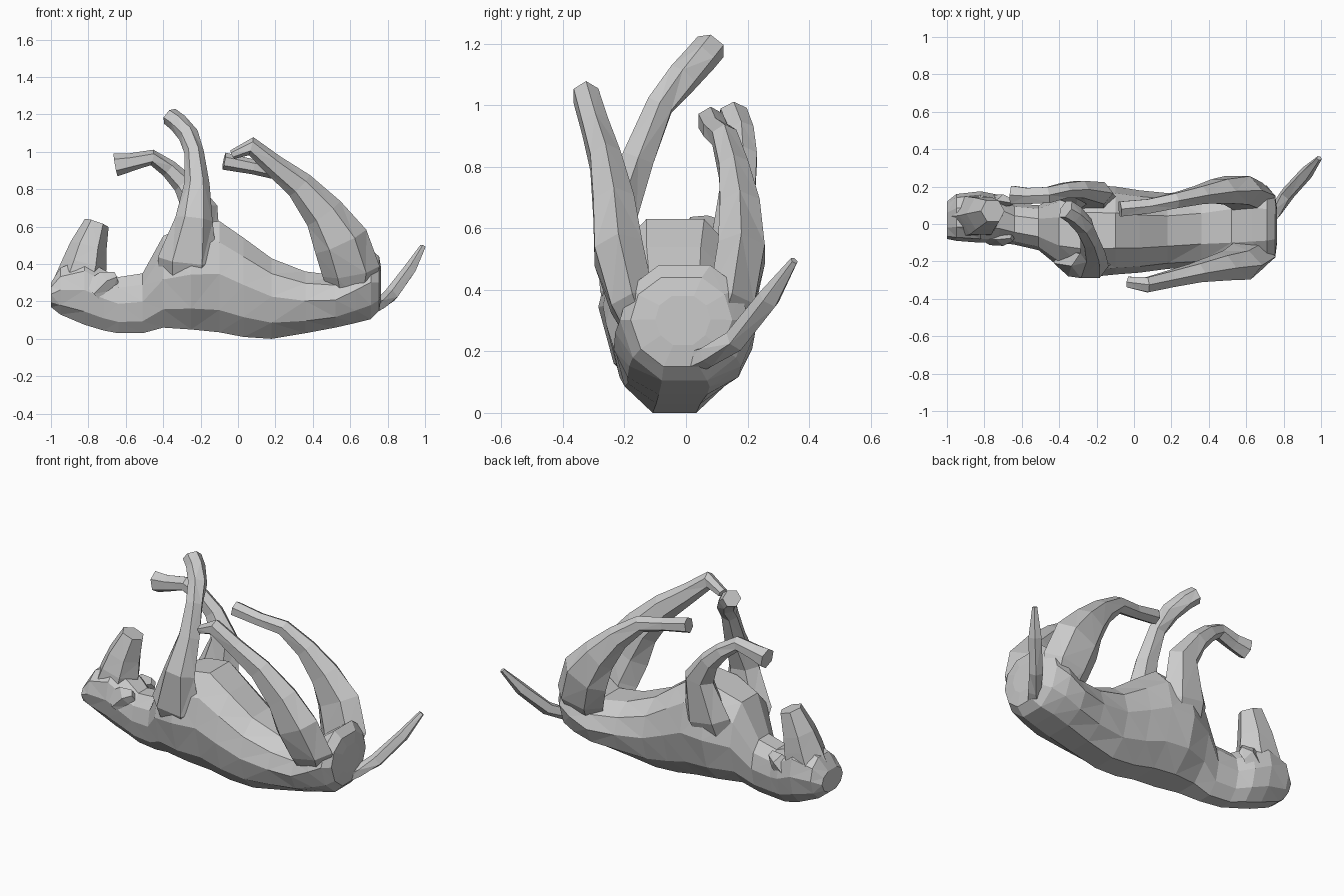
import bpy, bmesh, math
from mathutils import Vector

# Ten-sided torso cross-section in unit coordinates (flat along the spine and belly)
HALF = [(.35, -1), (.8, -.6), (1, .05), (.85, .62), (.4, 1)]
SECTION = HALF + [(-y, z) for y, z in reversed(HALF)]


def skin(name, rings):
    """Bridge equal rings of points into a closed flat-shaded mesh."""
    bm = bmesh.new()
    loops = [[bm.verts.new(p) for p in ring] for ring in rings]
    n = len(loops[0])
    for a, b in zip(loops, loops[1:]):
        for i in range(n):
            j = (i + 1) % n
            bm.faces.new((a[i], a[j], b[j], b[i]))
    bm.faces.new(loops[0][::-1])
    bm.faces.new(loops[-1])
    bmesh.ops.recalc_face_normals(bm, faces=bm.faces)
    bmesh.ops.triangulate(bm, faces=bm.faces, quad_method='SHORT_EDGE')
    mesh = bpy.data.meshes.new(name)
    bm.to_mesh(mesh)
    bm.free()
    obj = bpy.data.objects.new(name, mesh)
    bpy.context.collection.objects.link(obj)
    return obj


def trunk(name, stations):
    """Upright sections along x: (x, y min, y max, z min, z max)."""
    rings = []
    for x, y0, y1, z0, z1 in stations:
        rings.append([(x, (y0 + y1) / 2 + u * (y1 - y0) / 2,
                       (z0 + z1) / 2 + v * (z1 - z0) / 2) for u, v in SECTION])
    return skin(name, rings)


def limb(name, stations, sides=6):
    """Sections square to a path: (x, y, z, half width across, half depth)."""
    pts = [Vector(s[:3]) for s in stations]
    rings = []
    for i, s in enumerate(stations):
        t = (pts[min(i + 1, len(pts) - 1)] - pts[max(i - 1, 0)]).normalized()
        u = Vector((0, 1, 0))
        u = (u - u.dot(t) * t).normalized()
        v = t.cross(u)
        ring = []
        for k in range(sides):
            a = math.tau * k / sides + math.pi / 2
            ring.append(pts[i] + u * math.cos(a) * s[3] * 1.1 + v * math.sin(a) * s[4])
        rings.append(ring)
    return skin(name, rings)


# Torso lying on its back, rump rising between the thighs
trunk("torso", [
    (-.60, -.11, .09, .03, .33), (-.51, -.14, .10, .03, .35),
    (-.40, -.23, .15, .06, .55), (-.25, -.285, .21, .05, .61),
    (-.10, -.27, .20, .035, .63), (.03, -.26, .18, .01, .54),
    (.18, -.24, .165, .0, .43), (.36, -.23, .18, .03, .36),
    (.52, -.235, .215, .06, .34), (.63, -.23, .225, .085, .42),
    (.71, -.215, .205, .105, .48), (.755, -.18, .15, .15, .44),
    (.765, -.10, .08, .22, .38)])

# Head and neck
trunk("head", [
    (-1.0, -.08, .12, .17, .30), (-.95, -.09, .16, .13, .38),
    (-.82, -.10, .175, .075, .43), (-.72, -.10, .155, .045, .37),
    (-.64, -.11, .11, .03, .33), (-.51, -.14, .10, .03, .35)])

# Muzzle pointing upward
limb("muzzle", [
    (-.86, .04, .26, .115, .14), (-.82, .045, .40, .105, .12),
    (-.80, .055, .49, .09, .10), (-.755, .07, .62, .06, .067)])

# Folded ears, lying back toward the neck
for side, y in (("near", -.08), ("far", .12)):
    limb(side + "_ear", [(-.77, y, .24, .03, .08), (-.70, y * 1.05, .31, .03, .06),
                         (-.65, y * .95, .33, .015, .03)], 4)

# Front legs
limb("near_front_leg", [
    (-.28, -.13, .22, .06, .13), (-.27, -.21, .42, .075, .16),
    (-.235, -.225, .64, .068, .10), (-.22, -.155, .83, .055, .068),
    (-.235, -.085, 1.0, .045, .052), (-.265, -.01, 1.09, .05, .055),
    (-.32, .05, 1.155, .05, .052), (-.365, .08, 1.19, .05, .05)])
limb("far_front_leg", [
    (-.27, .07, .26, .06, .13), (-.24, .135, .46, .075, .15),
    (-.205, .165, .70, .062, .095), (-.29, .185, .83, .048, .06),
    (-.37, .18, .91, .042, .048), (-.46, .155, .97, .045, .042),
    (-.57, .15, .945, .045, .048), (-.655, .155, .93, .052, .062)])

# Hind legs: broad thighs growing out of the rump
limb("near_hind_leg", [
    (.61, -.11, .20, .05, .10), (.605, -.175, .36, .075, .155),
    (.55, -.22, .52, .082, .15), (.46, -.235, .67, .07, .11),
    (.33, -.262, .82, .052, .078), (.19, -.295, .93, .045, .058),
    (.07, -.325, 1.03, .042, .05), (-.03, -.31, .985, .03, .025)])
limb("far_hind_leg", [
    (.61, .09, .20, .05, .10), (.605, .15, .36, .078, .155),
    (.55, .18, .52, .08, .15), (.46, .175, .66, .068, .105),
    (.35, .155, .79, .05, .07), (.22, .125, .895, .042, .048),
    (.08, .095, .92, .04, .04), (-.075, .08, .95, .042, .046)])

# Tail
limb("tail", [
    (.69, .0, .16, .05, .045), (.76, .07, .185, .035, .035),
    (.82, .16, .235, .035, .04), (.92, .27, .37, .035, .035),
    (.99, .352, .495, .012, .016)], 5)
